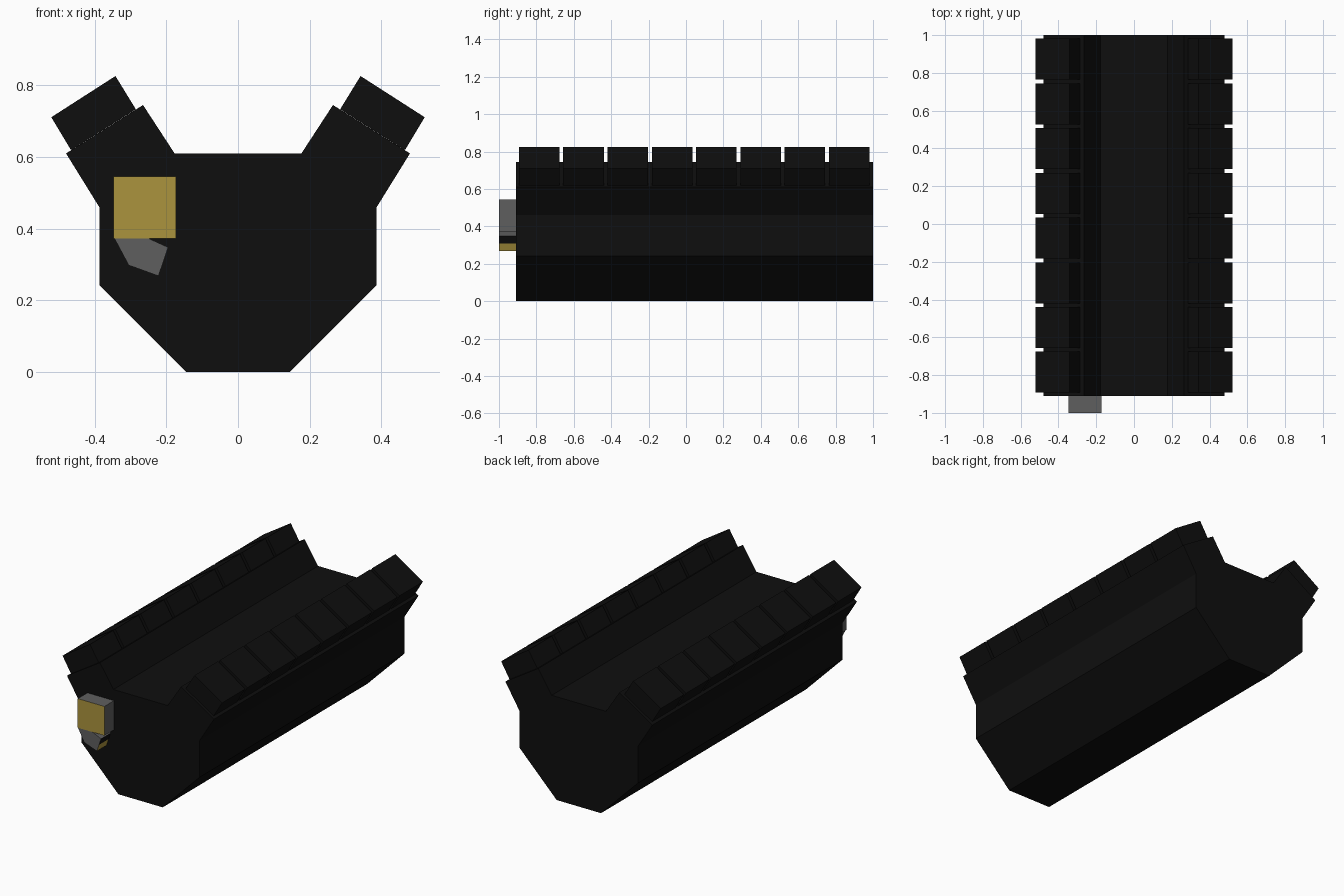
import bpy, bmesh
from mathutils import Vector

if "Cube" in bpy.data.objects:
    bpy.data.objects.remove(bpy.data.objects["Cube"])


def material(name, rgb):
    m = bpy.data.materials.new(name)
    m.diffuse_color = (*rgb, 1)
    m.use_nodes = True
    m.node_tree.nodes["Principled BSDF"].inputs["Base Color"].default_value = m.diffuse_color
    return m


black = material("matte black", (0.0045, 0.0045, 0.0045))
grey = material("dark grey", (0.113, 0.113, 0.113))
gold = material("dull gold", (0.41, 0.295, 0.047))


def prism(name, profile, spans, mats, rule=None):
    """Extrude an x-z profile along y, once for every (start, end) span."""
    bm = bmesh.new()
    for y0, y1 in spans:
        face = bm.faces.new([bm.verts.new((x, y0, z)) for x, z in profile])
        out = bmesh.ops.extrude_face_region(bm, geom=[face], use_keep_orig=True)
        moved = [v for v in out["geom"] if isinstance(v, bmesh.types.BMVert)]
        bmesh.ops.translate(bm, verts=moved, vec=(0, y1 - y0, 0))
    bmesh.ops.recalc_face_normals(bm, faces=bm.faces)
    if rule:
        for f in bm.faces:
            f.material_index = rule(f.normal, f.calc_center_median())
    me = bpy.data.meshes.new(name)
    bm.to_mesh(me)
    bm.free()
    for m in mats:
        me.materials.append(m)
    ob = bpy.data.objects.new(name, me)
    bpy.context.collection.objects.link(ob)
    return ob


# Main housing with two splayed rail arms
half = [(0.145, 0), (0.387, 0.243), (0.387, 0.46), (0.48, 0.61),
        (0.265, 0.745), (0.177, 0.61)]
outline = half + [(-x, z) for x, z in reversed(half)]
prism("housing", outline, [(-0.91, 1.0)], [black])

# Rows of rail teeth on both arms
tooth = [(0.466, 0.619), (0.521, 0.711), (0.342, 0.826), (0.285, 0.733)]
pitch, width = 0.2367, 0.217
spans = [(-0.893 + i * pitch, -0.893 + i * pitch + width) for i in range(8)]
for side, s in (("right", 1), ("left", -1)):
    prism(side + "_rail_teeth", [(s * x, z) for x, z in tooth], spans, [black])

# Square emitter: gold front, grey sides
prism("emitter_block",
      [(-0.347, 0.373), (-0.173, 0.373), (-0.173, 0.545), (-0.347, 0.545)],
      [(-1.0, -0.91)], [grey, gold], lambda n, c: int(n.y < -0.9))

# Small angled lug below it: right flank is black above and gold below
prism("lower_lug",
      [(-0.345, 0.373), (-0.305, 0.298), (-0.222, 0.268), (-0.208, 0.309),
       (-0.195, 0.348), (-0.25, 0.373)],
      [(-1.0, -0.91)], [grey, gold, black],
      lambda n, c: (1 if c.z < 0.309 else 2) if n.x > 0.8 else 0)
